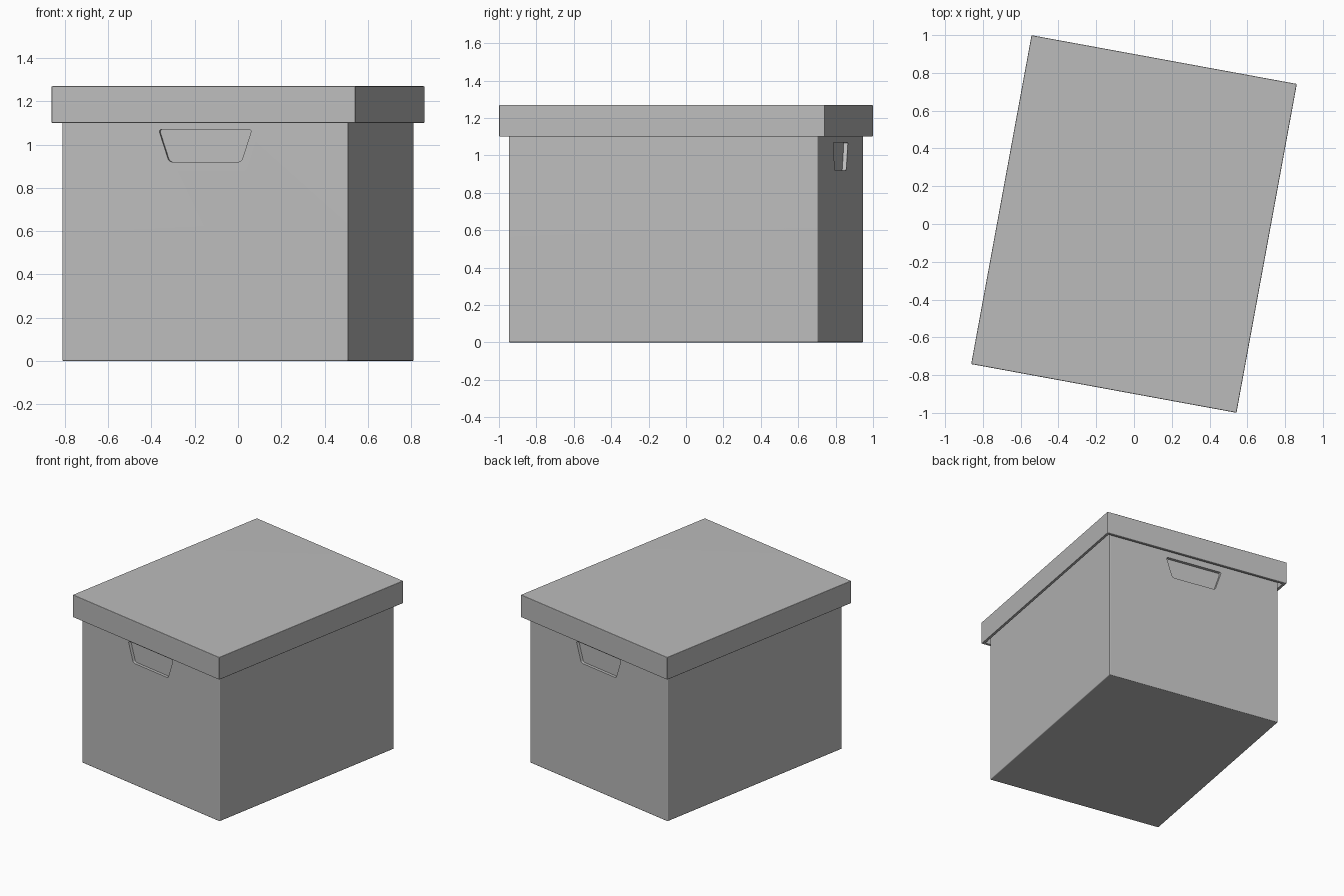
import bpy, bmesh, math
from mathutils import Matrix

old = bpy.data.objects.get("Cube")
if old:
    bpy.data.objects.remove(old, do_unlink=True)

TURN = math.radians(-10.4)          # whole box stands slightly turned
BODY_W, BODY_L, BODY_TOP = 1.343, 1.68, 1.235
LID_W, LID_L, LID_LOW, LID_TOP = 1.428, 1.77, 1.10, 1.27

grey = bpy.data.materials.new("plain grey")
grey.use_nodes = True
colour = (0.5, 0.5, 0.5, 1)
grey.diffuse_color = colour
grey.node_tree.nodes["Principled BSDF"].inputs["Base Color"].default_value = colour


def box(w, l, low, high):
    bm = bmesh.new()
    bmesh.ops.create_cube(bm, size=1)
    bmesh.ops.scale(bm, vec=(w, l, high - low), verts=bm.verts)
    bmesh.ops.translate(bm, vec=(0, 0, (low + high) / 2), verts=bm.verts)
    return bm


def round_edges(bm, width):
    bmesh.ops.bevel(bm, geom=bm.edges[:], offset=width, segments=3,
                    profile=0.5, affect='EDGES', clamp_overlap=True)


def make(name, bm):
    bmesh.ops.recalc_face_normals(bm, faces=bm.faces)
    mesh = bpy.data.meshes.new(name)
    bm.to_mesh(mesh)
    bm.free()
    mesh.materials.append(grey)
    ob = bpy.data.objects.new(name, mesh)
    bpy.context.collection.objects.link(ob)
    return ob


def activate(ob):
    bpy.ops.object.select_all(action='DESELECT')
    ob.select_set(True)
    bpy.context.view_layer.objects.active = ob


def handle_cutter(side):
    """Tapered prism with softened corners, sunk slightly into an end wall."""
    bm = bmesh.new()
    profile = [(-0.219, 1.07), (0.219, 1.07), (0.17, 0.92), (-0.17, 0.92)]
    y_in, y_out = BODY_L / 2 - 0.022, BODY_L / 2 + 0.05
    face = bm.faces.new([bm.verts.new((x, side * y_in, z)) for x, z in profile])
    moved = bmesh.ops.extrude_face_region(bm, geom=[face])["geom"]
    bmesh.ops.translate(bm, vec=(0, side * (y_out - y_in), 0),
                        verts=[g for g in moved if isinstance(g, bmesh.types.BMVert)])
    corners = [e for e in bm.edges
               if abs(e.verts[0].co.y - e.verts[1].co.y) > 0.01]
    bmesh.ops.bevel(bm, geom=corners, offset=0.014, segments=3,
                    profile=0.5, affect='EDGES')
    cutter = make("handle_cutter", bm)
    cutter.hide_render = True
    return cutter


# Box body with a recessed hand grip in each end
bm = box(BODY_W, BODY_L, 0, BODY_TOP)
round_edges(bm, 0.006)
body = make("box_body", bm)
activate(body)
for side in (-1, 1):
    cutter = handle_cutter(side)
    cut = body.modifiers.new("grip", 'BOOLEAN')
    cut.operation = 'DIFFERENCE'
    cut.solver = 'EXACT'
    cut.object = cutter
    bpy.ops.object.modifier_apply(modifier=cut.name)
    bpy.data.objects.remove(cutter, do_unlink=True)

# Lid: shallow tray turned upside down
bm = box(LID_W, LID_L, LID_LOW, LID_TOP)
under = min(bm.faces, key=lambda f: f.calc_center_median().z)
bmesh.ops.inset_region(bm, faces=[under], thickness=0.03)
cavity = bmesh.ops.extrude_face_region(bm, geom=[under])["geom"]
bmesh.ops.translate(bm, vec=(0, 0, 0.14),
                    verts=[g for g in cavity if isinstance(g, bmesh.types.BMVert)])
if under.is_valid:
    bmesh.ops.delete(bm, geom=[under], context='FACES_ONLY')
round_edges(bm, 0.004)
lid = make("lid", bm)

# Turn both parts and finish the shading
for ob in (body, lid):
    ob.data.transform(Matrix.Rotation(TURN, 4, 'Z'))
    activate(ob)
    bpy.ops.object.shade_smooth_by_angle(angle=math.radians(40))
    ob.modifiers.new("even_shading", 'WEIGHTED_NORMAL').keep_sharp = True
